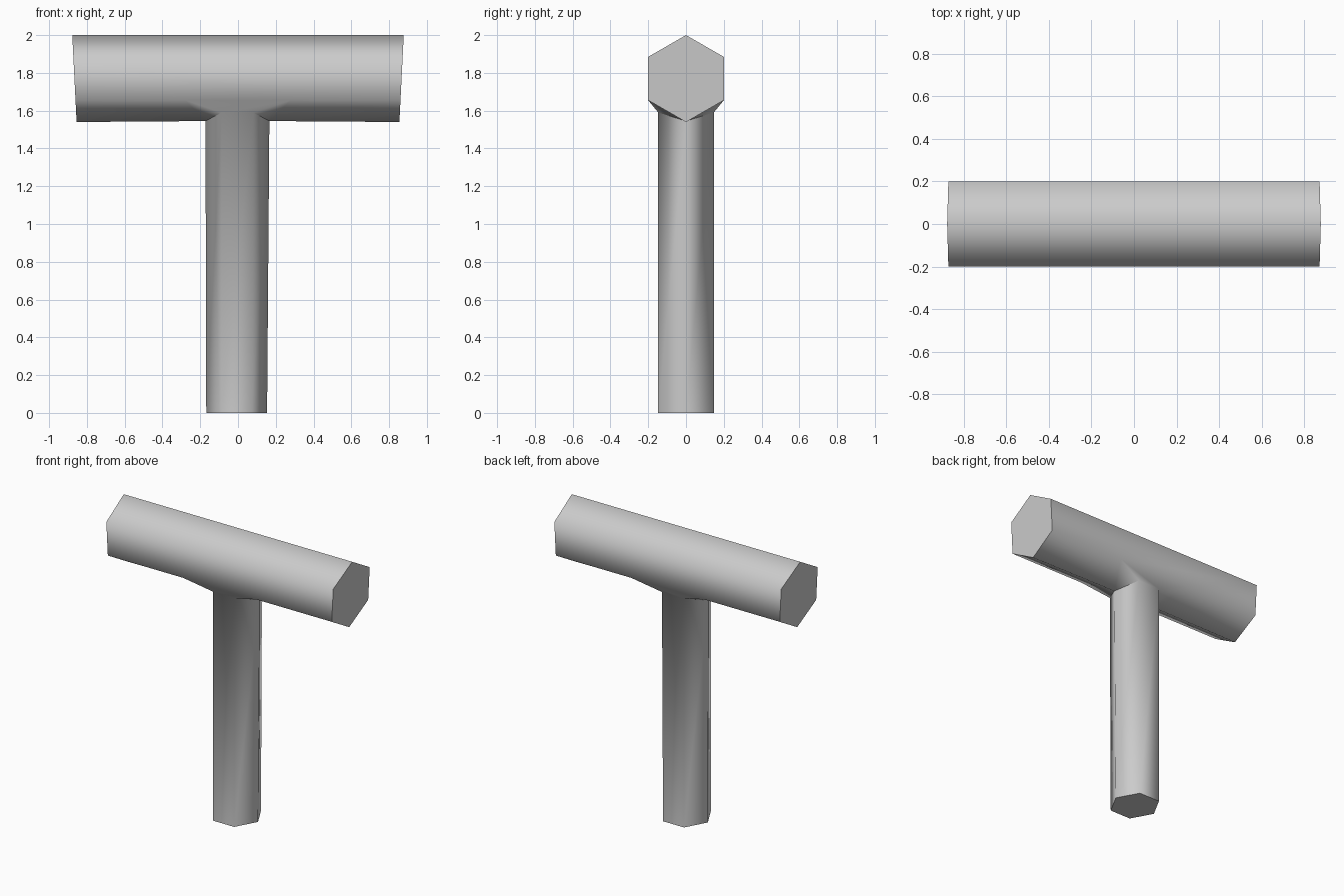
import bpy, bmesh, math

cube = bpy.data.objects.get("Cube")
if cube:
    bpy.data.objects.remove(cube, do_unlink=True)

grey = bpy.data.materials.new("plain grey")
grey.use_nodes = True
colour = (0.6, 0.6, 0.6, 1)
grey.diffuse_color = colour
grey.node_tree.nodes["Principled BSDF"].inputs["Base Color"].default_value = colour

bm = bmesh.new()


def ring(points):
    return [bm.verts.new(p) for p in points]


def bar_end(side):
    """Six-sided bar end, leaning outwards towards the top."""
    pts = []
    for k in range(6):
        a = math.radians(60 * k)          # starts at the top ridge
        z = 1.77 + 0.23 * math.cos(a)
        pts.append((side * (0.866 + 0.05 * (z - 1.77)), 0.2 * math.sin(a) / math.sin(math.pi / 3), z))
    return ring(pts)


def post_ring(radius, shift, z_side, z_face):
    """Six-sided post section with corners towards left and right."""
    return ring([(shift + radius * math.cos(math.radians(60 * k)),
                  0.147 * math.sin(math.radians(60 * k)) / math.sin(math.pi / 3),
                  z_side if k % 3 == 0 else z_face) for k in range(6)])


# crossbar ends and upper sides
left, right = bar_end(1), bar_end(-1)
bm.faces.new(left)
bm.faces.new(right)
for i, j in ((0, 1), (5, 0)):
    bm.faces.new((left[i], left[j], right[j], right[i]))

# post sides and base
base = post_ring(0.161, -0.007, 0, 0)
neck = post_ring(0.169, -0.003, 1.545, 1.59)
for i in range(6):
    j = (i + 1) % 6
    bm.faces.new((base[i], base[j], neck[j], neck[i]))
bm.faces.new(base)

# vertical bar sides and underside flaring into the post
for corner, y, neck_l, neck_r in ((2, 0.2, 1, 2), (4, -0.2, 5, 4)):
    edge_l, edge_r = ring([(0.28, y, 1.655), (-0.28, y, 1.655)])
    upper = 1 if corner == 2 else 5
    bm.faces.new((left[upper], left[corner], edge_l, edge_r, right[corner], right[upper]))
    bm.faces.new((edge_l, neck[neck_l], neck[neck_r], edge_r))
    for end, edge, tip, face in ((left, edge_l, 0, neck_l), (right, edge_r, 3, neck_r)):
        bm.faces.new((end[corner], end[3], neck[tip], edge))
        bm.faces.new((edge, neck[tip], neck[face]))

bmesh.ops.recalc_face_normals(bm, faces=bm.faces)
mesh = bpy.data.meshes.new("crossbar_and_post")
bm.to_mesh(mesh)
bm.free()
mesh.materials.append(grey)
body = bpy.data.objects.new("crossbar_and_post", mesh)
bpy.context.collection.objects.link(body)

# smooth round the sides, crisp at the ends
bpy.ops.object.select_all(action="DESELECT")
body.select_set(True)
bpy.context.view_layer.objects.active = body
bpy.ops.object.shade_smooth_by_angle(angle=math.radians(66))
